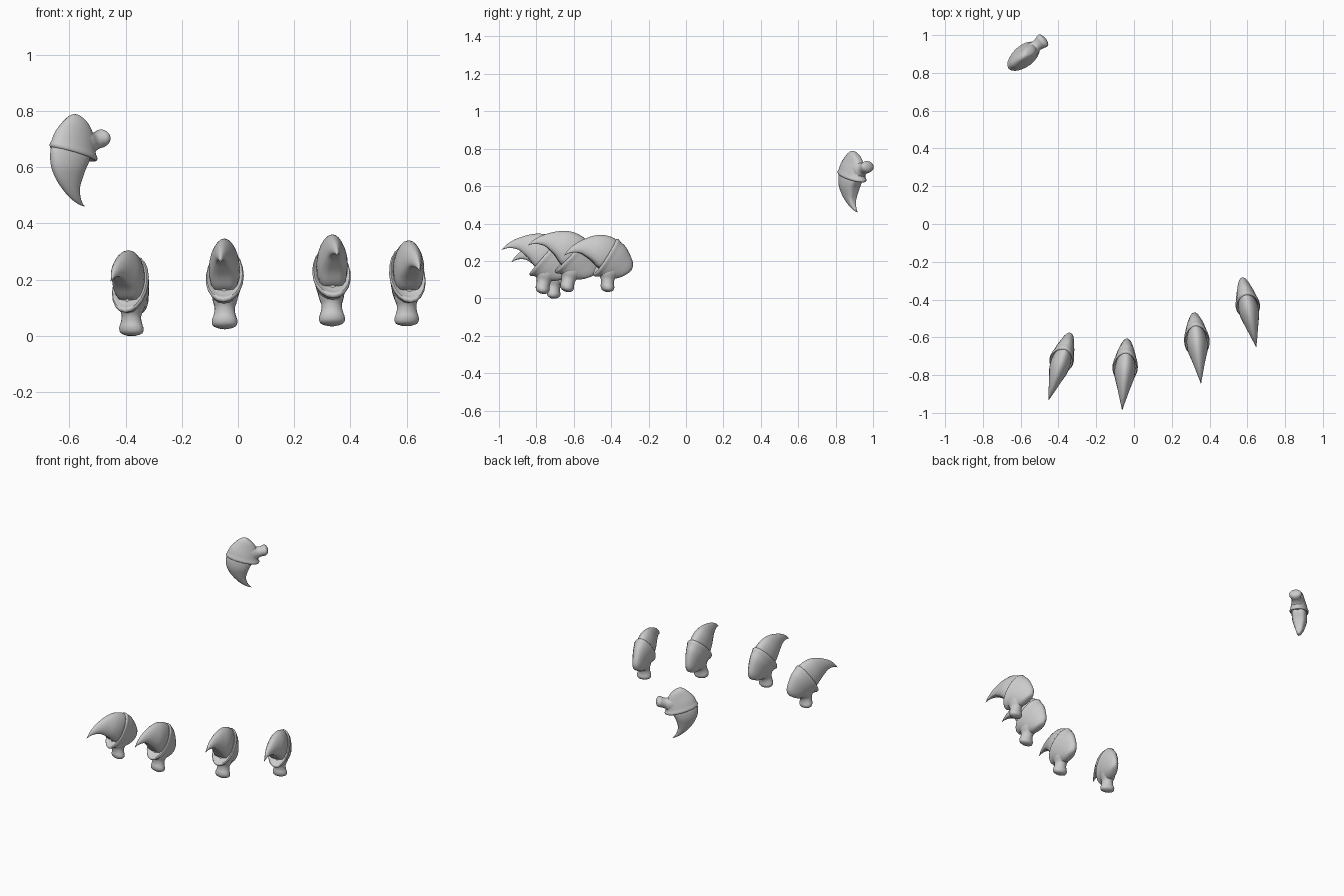
import bpy, bmesh, math
from mathutils import Matrix, Vector

if "Cube" in bpy.data.objects:
    bpy.data.objects.remove(bpy.data.objects["Cube"])

SIDES = 20


def smooth_sections(secs, steps):
    """Catmull-Rom interpolation through the section parameters."""
    out = []
    n = len(secs)
    for i in range(n - 1):
        a, b, c, d = (secs[max(i - 1, 0)], secs[i], secs[i + 1], secs[min(i + 2, n - 1)])
        for s in range(steps):
            t = s / steps
            out.append([0.5 * (2 * q + (r - p) * t + (2 * p - 5 * q + 4 * r - u) * t * t
                               + (3 * q - p - 3 * r + u) * t ** 3)
                        for p, q, r, u in zip(a, b, c, d)])
    out.append(secs[-1])
    return out


def loft(name, secs, low=0.0, groove=0.0, steps=3):
    """Loft oval sections (upper fwd, upper drop, lower fwd, lower drop, half width).
    low moves the widest point downwards, groove hollows the underside."""
    bm = bmesh.new()
    rings = []
    for tf, td, bf, bd, w in smooth_sections(secs, steps):
        top, bot = Vector((0, -tf, -td)), Vector((0, -bf, -bd))
        mid, half = (top + bot) / 2, (top - bot) / 2
        ring = []
        for k in range(SIDES):
            a = 2 * math.pi * k / SIDES
            c, s = math.cos(a), math.sin(a)
            up = c + groove * max(0, -c) ** 6
            ring.append(bm.verts.new(mid + half * up + Vector((w * s * (1 - low * c), 0, 0))))
        rings.append(ring)
    for r0, r1 in zip(rings, rings[1:]):
        for k in range(SIDES):
            j = (k + 1) % SIDES
            bm.faces.new((r0[k], r0[j], r1[j], r1[k]))
    bm.faces.new(rings[0])
    bm.faces.new(rings[-1])
    bmesh.ops.recalc_face_normals(bm, faces=bm.faces)
    me = bpy.data.meshes.new(name)
    bm.to_mesh(me)
    bm.free()
    me.set_sharp_from_angle(angle=math.radians(45))
    return me


# Curved, tapering claw blade
blade = loft("claw_blade", [
    (-.010, .020, .100, .180, .046),
    (.020, -.008, .128, .168, .053),
    (.077, -.025, .155, .135, .051),
    (.130, -.022, .185, .108, .040),
    (.180, -.006, .215, .085, .029),
    (.235, .022, .250, .077, .017),
    (.275, .055, .278, .080, .007),
    (.297, .085, .298, .088, .001)], low=.15, groove=.25)

# Bony base with a raised collar around the blade
base = loft("claw_base", [
    (.008, .020, .116, .174, .050),
    (.012, .000, .135, .188, .062),
    (-.003, -.002, .129, .201, .066),
    (-.018, .014, .108, .200, .060),
    (-.045, .040, .085, .208, .053),
    (-.070, .085, .060, .216, .043),
    (-.085, .130, .030, .215, .034),
    (-.078, .165, .000, .210, .024),
    (-.055, .185, -.022, .203, .010)], low=.08)

# Narrow neck ending in a rounded knuckle
knuckle = loft("knuckle", [
    (-.030, .150, .105, .150, .046),
    (-.010, .185, .108, .185, .043),
    (.018, .218, .096, .208, .035),
    (.022, .245, .092, .232, .039),
    (.020, .264, .094, .252, .045),
    (.028, .279, .088, .272, .040),
    (.048, .286, .070, .284, .015)])

# name: position of the collar top, yaw, nose-down pitch, scale
CLAWS = {
    "outer_left": ((-.362, -.655, .279), -18, 0, .98),
    "middle_left": ((-.041, -.673, .305), -4, -8, 1.02),
    "middle_right": ((.324, -.528, .313), 5.5, -11, 1.03),
    "outer_right": ((.589, -.365, .314), 11.5, 0, .98),
    "raised_thumb": ((-.662, .824, .680), -50.7, 108, .86),
}
for label, (pos, yaw, pitch, size) in CLAWS.items():
    mat = (Matrix.Translation(pos) @ Matrix.Rotation(math.radians(yaw), 4, 'Z')
           @ Matrix.Rotation(math.radians(pitch), 4, 'X') @ Matrix.Scale(size, 4))
    for part in (blade, base, knuckle):
        ob = bpy.data.objects.new(f"{label}_{part.name}", part)
        bpy.context.collection.objects.link(ob)
        ob.matrix_world = mat
